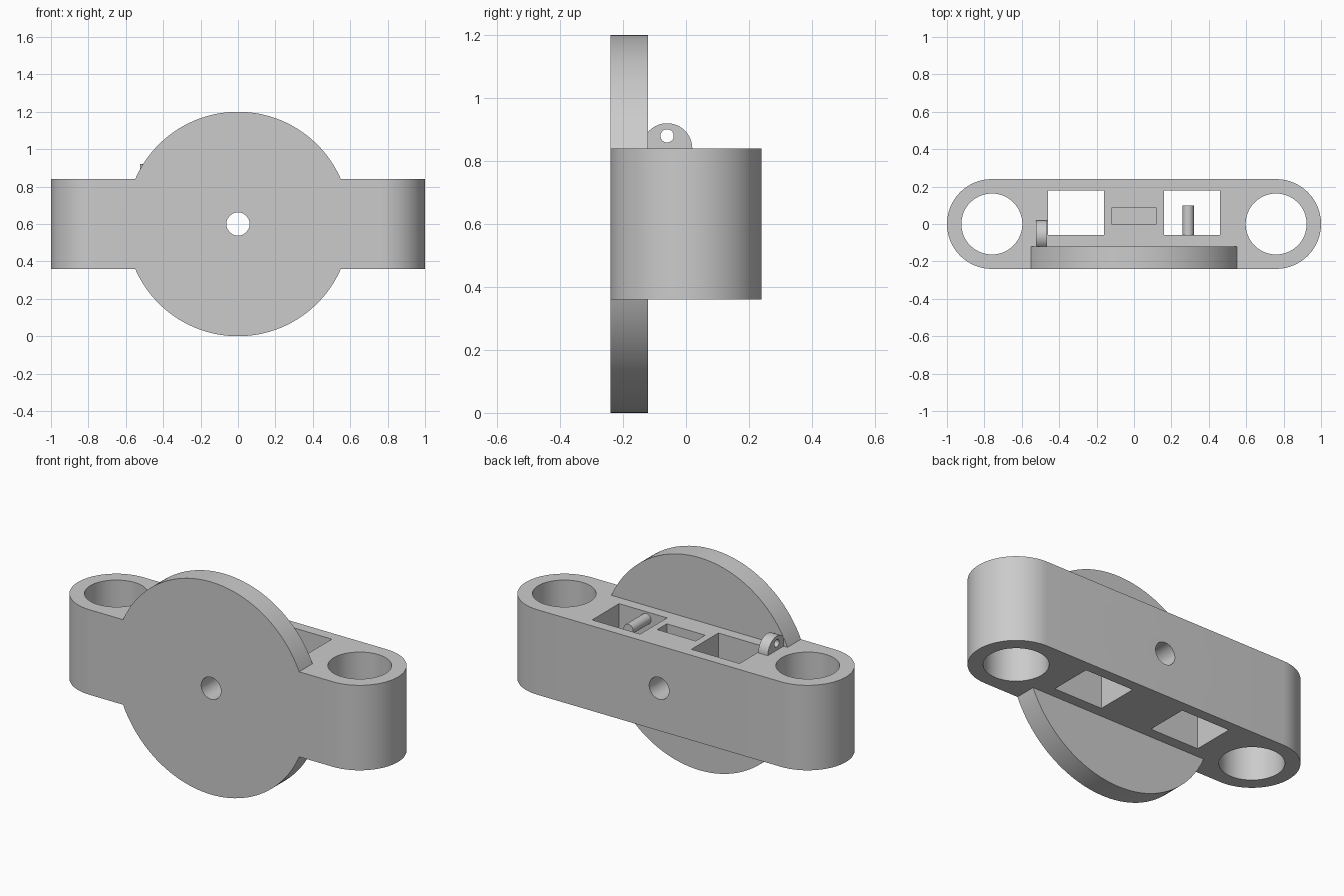
import bpy, bmesh
from math import pi, sin, cos, radians
from mathutils import Matrix, Vector

cube = bpy.data.objects.get("Cube")
if cube:
    bpy.data.objects.remove(cube)

grey = bpy.data.materials.new("plain grey")
grey.use_nodes = True
colour = (0.6, 0.6, 0.6, 1)
grey.diffuse_color = colour
grey.node_tree.nodes["Principled BSDF"].inputs["Base Color"].default_value = colour

MID, BOTTOM, TOP = 0.6, 0.36, 0.84


def arc(cx, cy, r, start, end, n):
    return [(cx + r * cos(start + (end - start) * i / n),
             cy + r * sin(start + (end - start) * i / n)) for i in range(n + 1)]


def circle(cx, cy, r, n=64):
    return arc(cx, cy, r, 0, 2 * pi, n)[:-1]


def rect(x0, x1, y0, y1):
    return [(x0, y0), (x1, y0), (x1, y1), (x0, y1)]


def prism(name, profile, axis, low, high):
    """Extrude a flat outline along one axis."""
    place = {"x": lambda a, b: (low, a, b),
             "y": lambda a, b: (a, low, b),
             "z": lambda a, b: (a, b, low)}[axis]
    step = Vector([high - low if axis == k else 0 for k in "xyz"])
    bm = bmesh.new()
    face = bm.faces.new([bm.verts.new(place(a, b)) for a, b in profile])
    grown = bmesh.ops.extrude_face_region(bm, geom=[face])["geom"]
    bmesh.ops.translate(bm, vec=step,
                        verts=[v for v in grown if isinstance(v, bmesh.types.BMVert)])
    bmesh.ops.recalc_face_normals(bm, faces=bm.faces)
    mesh = bpy.data.meshes.new(name)
    bm.to_mesh(mesh)
    bm.free()
    mesh.materials.append(grey)
    obj = bpy.data.objects.new(name, mesh)
    bpy.context.collection.objects.link(obj)
    return obj


def combine(target, tools, operation):
    """Apply a boolean for each tool, then discard the tools."""
    for tool in tools:
        mod = target.modifiers.new("boolean", "BOOLEAN")
        mod.object, mod.operation, mod.solver = tool, operation, "EXACT"
        graph = bpy.context.evaluated_depsgraph_get()
        mesh = bpy.data.meshes.new_from_object(target.evaluated_get(graph))
        target.modifiers.clear()
        target.data = mesh
        bpy.data.objects.remove(tool)


# Rounded bar with the large round plate merged into its front
outline = arc(0.76, 0, 0.24, -pi / 2, pi / 2, 32) + arc(-0.76, 0, 0.24, pi / 2, 3 * pi / 2, 32)
body = prism("body", outline, "z", BOTTOM, TOP)
combine(body, [prism("round_plate", circle(0, MID, 0.6, 128), "y", -0.24, -0.12)], "UNION")

# End holes, square windows, shallow pocket and centre bore
cutters = []
for side in (-1, 1):
    cutters.append(prism("end_hole", circle(side * 0.76, 0, 0.163), "z", 0.2, 1))
    x0, x1 = sorted((side * 0.16, side * 0.46))
    cutters.append(prism("window", rect(x0, x1, -0.06, 0.18), "z", 0.2, 1))
cutters.append(prism("pocket", rect(-0.12, 0.12, 0, 0.085), "z", TOP - 0.06, 1))
cutters.append(prism("bore", circle(0, MID, 0.062, 48), "y", -0.4, 0.4))
combine(body, cutters, "DIFFERENCE")

# Round peg inside the left window
peg = prism("peg", circle(0.29, 0.8, 0.03, 32), "y", -0.07, 0.1)

# Pierced half-round lug on top
lug = prism("lug", arc(-0.06, TOP, 0.08, 0, pi, 32), "x", -0.525, -0.465)
combine(lug, [prism("lug_hole", circle(-0.06, 0.88, 0.021, 32), "x", -0.7, -0.3)], "DIFFERENCE")

# Smooth curved walls, crisp rims
bpy.ops.object.select_all(action="DESELECT")
for obj in (body, peg, lug):
    obj.data.name = obj.name
    obj.select_set(True)
bpy.context.view_layer.objects.active = body
bpy.ops.object.shade_smooth_by_angle(angle=radians(30))
